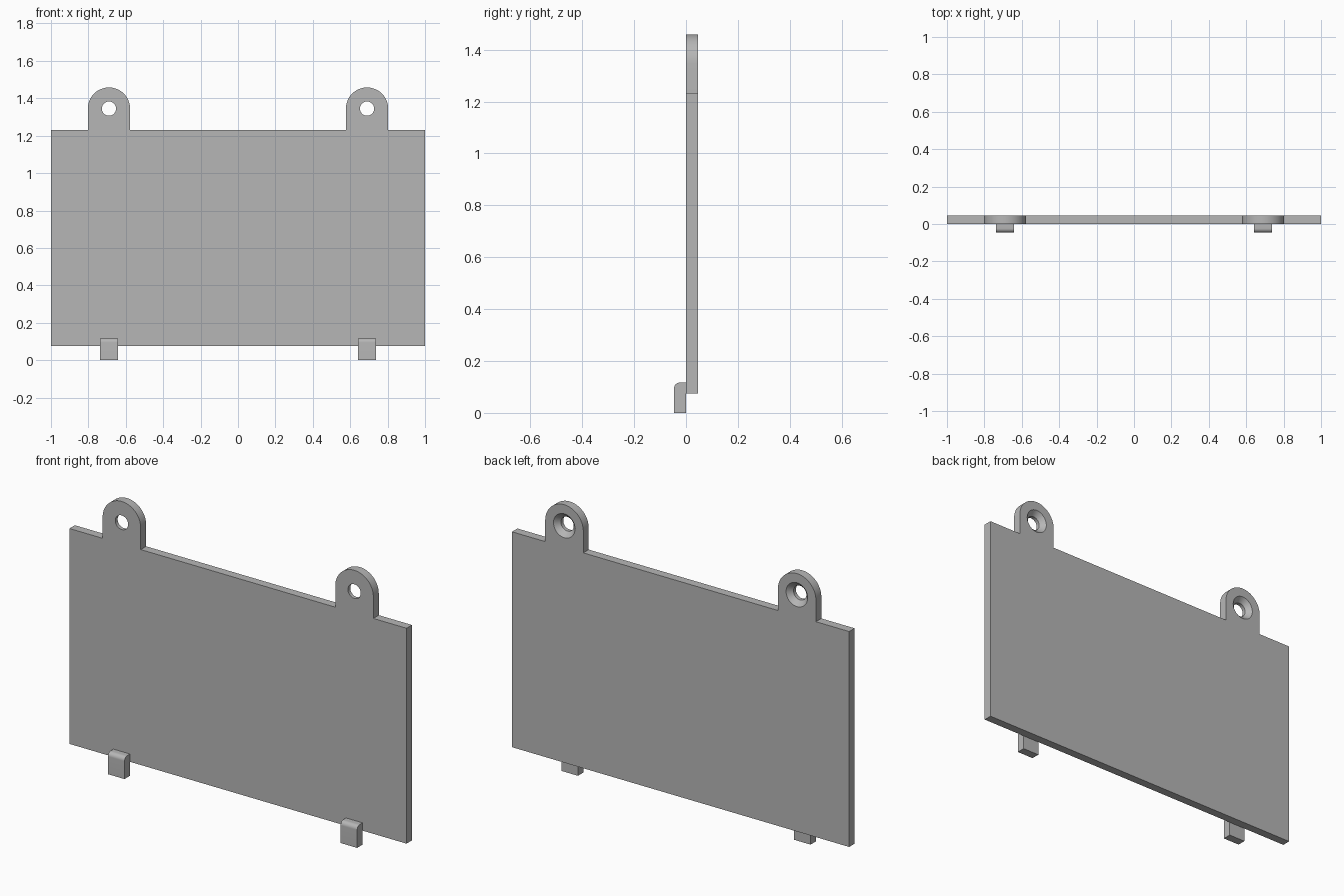
import bpy, bmesh, math
from mathutils import Vector

old = bpy.data.objects.get("Cube")
if old:
    bpy.data.objects.remove(old, do_unlink=True)

THICK = 0.046                      # plate and clip thickness
PLATE_LOW, PLATE_HIGH = 0.075, 1.23
TAB_X, TAB_Z, TAB_R = 0.69, 1.345, 0.113
HOLE_R, SINK_R = 0.038, 0.064
CLIP_HALF, CLIP_TOP, CLIP_ROUND = 0.049, 0.117, 0.022

grey = bpy.data.materials.new("plain grey")
grey.use_nodes = True
colour = (0.47, 0.47, 0.47, 1)
grey.diffuse_color = colour
grey.node_tree.nodes["Principled BSDF"].inputs["Base Color"].default_value = colour


def arc(cx, cy, r, start, end, steps):
    """Points along an arc, angles in degrees."""
    angles = [math.radians(start + (end - start) * i / steps) for i in range(steps + 1)]
    return [(cx + r * math.cos(a), cy + r * math.sin(a)) for a in angles]


def finish(name, bm):
    bmesh.ops.recalc_face_normals(bm, faces=bm.faces)
    mesh = bpy.data.meshes.new(name)
    bm.to_mesh(mesh)
    bm.free()
    mesh.materials.append(grey)
    obj = bpy.data.objects.new(name, mesh)
    bpy.context.collection.objects.link(obj)
    return obj


def prism(name, points, direction):
    """Extrude a closed outline of 3D points."""
    bm = bmesh.new()
    face = bm.faces.new([bm.verts.new(p) for p in points])
    out = bmesh.ops.extrude_face_region(bm, geom=[face])
    moved = [v for v in out["geom"] if isinstance(v, bmesh.types.BMVert)]
    bmesh.ops.translate(bm, verts=moved, vec=Vector(direction))
    return finish(name, bm)


def smooth(obj):
    bpy.ops.object.select_all(action="DESELECT")
    obj.select_set(True)
    bpy.context.view_layer.objects.active = obj
    bpy.ops.object.shade_smooth_by_angle(angle=math.radians(30))


# Panel with two rounded mounting tabs, as one outline
outline = [(-1, PLATE_LOW), (1, PLATE_LOW), (1, PLATE_HIGH)]
for x in (TAB_X, -TAB_X):
    outline.append((x + TAB_R, PLATE_HIGH))
    outline += arc(x, TAB_Z, TAB_R, 0, 180, 32)
    outline.append((x - TAB_R, PLATE_HIGH))
outline.append((-1, PLATE_HIGH))
panel = prism("panel", [(x, 0, z) for x, z in outline], (0, THICK, 0))

# Screw holes, countersunk from the back
sink_start = THICK - (SINK_R - HOLE_R)
hole_profile = [(HOLE_R, -THICK), (HOLE_R, sink_start), (SINK_R + THICK, 2 * THICK)]
for x in (-TAB_X, TAB_X):
    bm = bmesh.new()
    rings = [[bm.verts.new((px, y, pz)) for px, pz in arc(x, TAB_Z, r, 0, 360, 48)[:-1]]
             for r, y in hole_profile]
    for a, b in zip(rings, rings[1:]):
        for i in range(len(a)):
            j = (i + 1) % len(a)
            bm.faces.new((a[i], a[j], b[j], b[i]))
    bm.faces.new(rings[0])
    bm.faces.new(rings[-1])
    cutter = finish("hole_cutter", bm)
    cutter.hide_render = True
    cut = panel.modifiers.new("screw hole", "BOOLEAN")
    cut.operation, cut.solver, cut.object = "DIFFERENCE", "EXACT", cutter
    bpy.context.view_layer.objects.active = panel
    bpy.ops.object.modifier_apply(modifier=cut.name)
    bpy.data.objects.remove(cutter, do_unlink=True)
smooth(panel)

# Lower clips with a rounded front top edge
side = [(0, 0), (0, CLIP_TOP)]
side += arc(CLIP_ROUND - THICK, CLIP_TOP - CLIP_ROUND, CLIP_ROUND, 90, 180, 10)
side.append((-THICK, 0))
for name, x in (("right_clip", -TAB_X), ("left_clip", TAB_X)):
    clip = prism(name, [(x - CLIP_HALF, y, z) for y, z in side], (2 * CLIP_HALF, 0, 0))
    smooth(clip)
